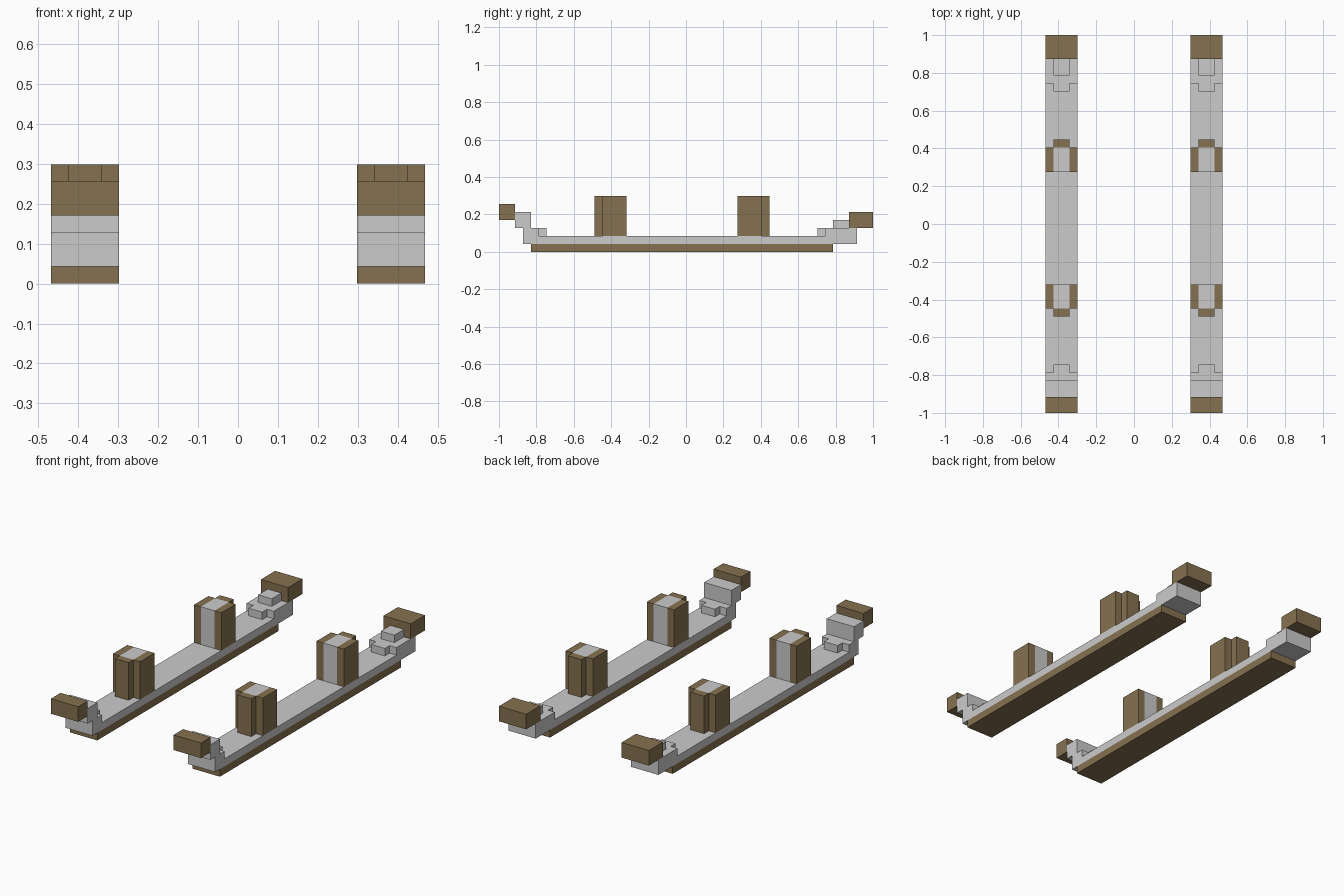
import bpy

if "Cube" in bpy.data.objects:
    bpy.data.objects.remove(bpy.data.objects["Cube"])

V = 2 / 47          # one block unit
X0 = 7 * V          # inner edge of the right-hand runner

wood = bpy.data.materials.new("wood")
wood.diffuse_color = (0.235, 0.165, 0.08, 1)
wood.use_nodes = True
wood.node_tree.nodes["Principled BSDF"].inputs["Base Color"].default_value = wood.diffuse_color


def prism(name, profile, x1, x2, mat=None):
    """Extrude a (y, z) block-unit profile from x1 to x2, mirrored to the other runner."""
    n = len(profile)
    verts = [(X0 + x * V, y * V - 1, z * V) for x in (x1, x2) for y, z in profile]
    faces = [tuple(reversed(range(n))), tuple(range(n, 2 * n))]
    faces += [(i, (i + 1) % n, n + (i + 1) % n, n + i) for i in range(n)]
    mesh = bpy.data.meshes.new(name)
    mesh.from_pydata(verts, [], faces)
    obj = bpy.data.objects.new(name, mesh)
    bpy.context.collection.objects.link(obj)
    if mat:
        mesh.materials.append(mat)
    obj.modifiers.new("mirror", "MIRROR").use_axis[0] = True
    return obj


def block(name, x, y, z, mat=None):
    profile = [(y[0], z[0]), (y[1], z[0]), (y[1], z[1]), (y[0], z[1])]
    return prism(name, profile, x[0], x[1], mat)


FULL, MID = (0, 4), (1, 3)

# Runner: wooden sole and stepped grey rail
block("runner_sole", FULL, (4, 42), (0, 1), wood)
prism("runner_rail", [(3, 1), (45, 1), (45, 3), (41, 3), (41, 2), (5, 2), (5, 3),
                      (4, 3), (4, 5), (2, 5), (2, 3), (3, 3)], *FULL)

# Narrow steps at both ends
block("front_step", MID, (5, 6), (2, 3))
block("back_step", MID, (40, 41), (2, 3))
block("back_upper_step", MID, (42, 44), (3, 4))

# Wooden tips
block("front_tip", FULL, (0, 2), (4, 6), wood)
block("back_tip", FULL, (44, 47), (3, 5), wood)

# Posts: grey core, wooden sides, wooden rib on the outward end
for end, body, rib in (("front", (13, 16), (12, 13)), ("back", (30, 33), (33, 34))):
    block(end + "_post_core", MID, body, (2, 7))
    block(end + "_post_inner_side", (0, 1), body, (2, 7), wood)
    block(end + "_post_outer_side", (3, 4), body, (2, 7), wood)
    block(end + "_post_rib", MID, rib, (2, 7), wood)
